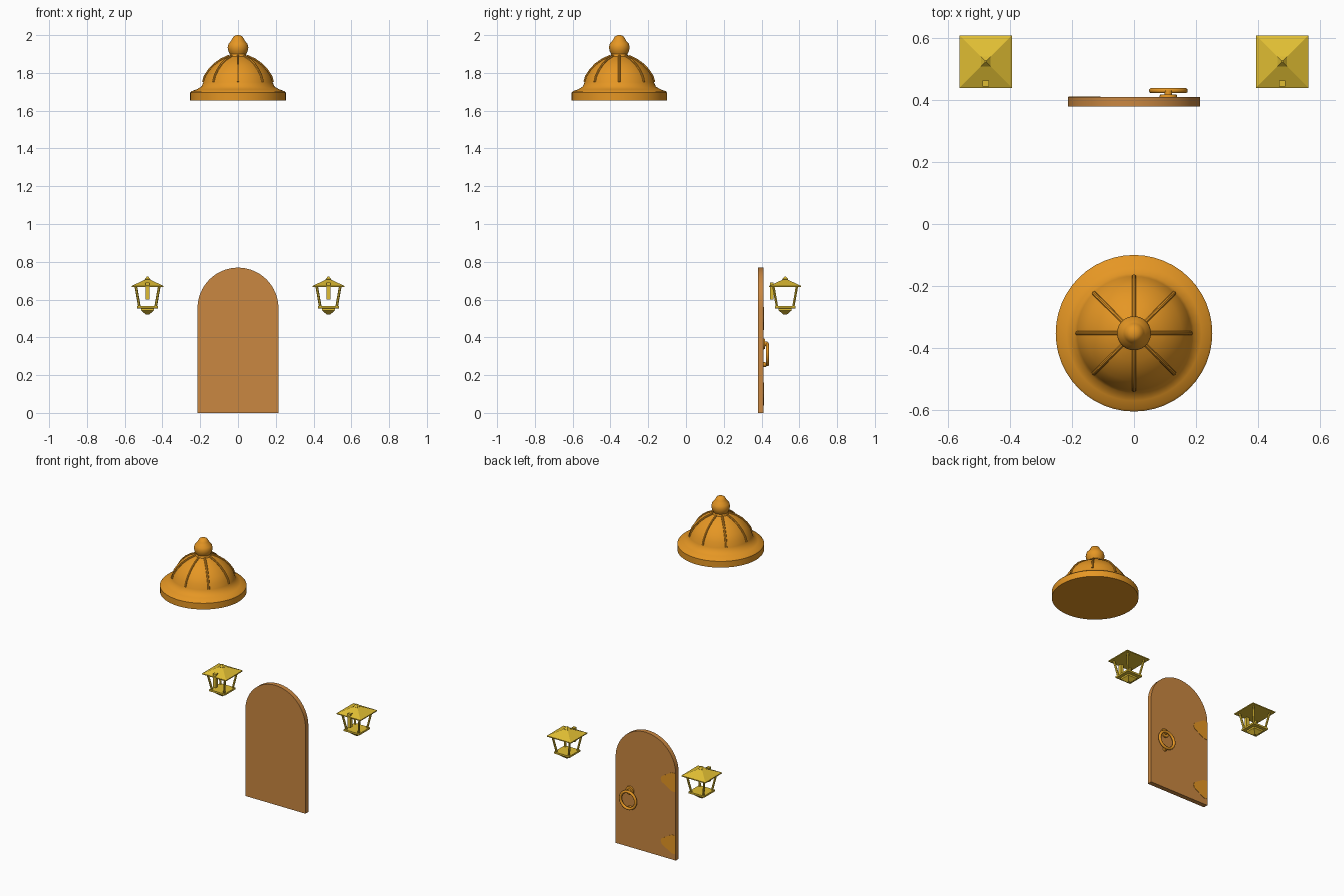
import bpy, bmesh, math
from mathutils import Vector, Matrix

if "Cube" in bpy.data.objects:
    bpy.data.objects.remove(bpy.data.objects["Cube"])


def material(name, rgb):
    m = bpy.data.materials.new(name)
    lin = [c / 12.92 if c <= 0.04045 else ((c + 0.055) / 1.055) ** 2.4 for c in rgb]
    m.diffuse_color = (*lin, 1)
    m.use_nodes = True
    m.node_tree.nodes["Principled BSDF"].inputs["Base Color"].default_value = m.diffuse_color
    return m


ORANGE = material("orange gold", (0.90, 0.59, 0.14))
WOOD = material("brown wood", (0.79, 0.53, 0.255))
BRASS = material("yellow brass", (0.88, 0.745, 0.20))


def finish(name, bm, mat, smooth=False):
    bmesh.ops.remove_doubles(bm, verts=bm.verts, dist=1e-5)
    bmesh.ops.recalc_face_normals(bm, faces=bm.faces)
    me = bpy.data.meshes.new(name)
    bm.to_mesh(me)
    bm.free()
    ob = bpy.data.objects.new(name, me)
    bpy.context.collection.objects.link(ob)
    me.materials.append(mat)
    if smooth:
        bpy.ops.object.select_all(action='DESELECT')
        ob.select_set(True)
        bpy.context.view_layer.objects.active = ob
        bpy.ops.object.shade_smooth_by_angle(angle=math.radians(40))
    return ob


def tube(bm, path, r, sides=8, closed=False):
    """Sweep a round section along a path."""
    n, rings = len(path), []
    for i, p in enumerate(path):
        a = path[(i - 1) % n] if closed else path[max(i - 1, 0)]
        b = path[(i + 1) % n] if closed else path[min(i + 1, n - 1)]
        t = (b - a).normalized()
        u = t.cross(Vector((0, 1, 0)))
        if u.length < 0.05:
            u = t.cross(Vector((1, 0, 0)))
        u.normalize()
        v = t.cross(u)
        rings.append([bm.verts.new(p + r * (u * math.cos(k * math.tau / sides) + v * math.sin(k * math.tau / sides)))
                      for k in range(sides)])
    for i in range(n if closed else n - 1):
        A, B = rings[i], rings[(i + 1) % n]
        for k in range(sides):
            bm.faces.new((A[k], A[(k + 1) % sides], B[(k + 1) % sides], B[k]))
    if not closed:
        bm.faces.new(rings[0])
        bm.faces.new(rings[-1])


def frustum(bm, cx, cy, levels):
    """Stack of square sections given as (half width, z)."""
    rings = [[bm.verts.new((cx + sx * h, cy + sy * h, z)) for sx, sy in ((-1, -1), (1, -1), (1, 1), (-1, 1))]
             for h, z in levels]
    for A, B in zip(rings, rings[1:]):
        for k in range(4):
            bm.faces.new((A[k], A[(k + 1) % 4], B[(k + 1) % 4], B[k]))
    bm.faces.new(rings[0])
    bm.faces.new(rings[-1])


def plate(name, outline, y0, y1, mat, smooth=False):
    """Extrude an x-z outline along y."""
    bm = bmesh.new()
    f = bm.faces.new([bm.verts.new((x, y0, z)) for x, z in outline])
    ext = bmesh.ops.extrude_face_region(bm, geom=[f])
    bmesh.ops.translate(bm, vec=(0, y1 - y0, 0), verts=[g for g in ext["geom"] if isinstance(g, bmesh.types.BMVert)])
    return finish(name, bm, mat, smooth)


# Dome with rim and finial
DY = -0.353
profile = [(0, 1.655), (0.253, 1.655), (0.253, 1.695), (0.246, 1.703), (0.218, 1.713), (0.193, 1.728),
           (0.184, 1.75), (0.175, 1.78), (0.154, 1.812), (0.125, 1.843), (0.09, 1.868), (0.062, 1.881),
           (0.047, 1.888), (0.043, 1.9), (0.051, 1.915), (0.055, 1.935), (0.050, 1.955), (0.037, 1.969),
           (0.031, 1.98), (0.024, 1.992), (0.012, 1.999), (0, 2.0)]
bm = bmesh.new()
vs = [bm.verts.new((r, DY, z)) for r, z in profile]
es = [bm.edges.new(p) for p in zip(vs, vs[1:])]
bmesh.ops.spin(bm, geom=vs + es, cent=(0, DY, 0), axis=(0, 0, 1), angle=math.tau, steps=48)
finish("dome", bm, ORANGE, True)

# Eight ribs over the dome
bm = bmesh.new()
for i in range(8):
    a = i * math.tau / 8
    path = [Vector((r * math.cos(a), DY + r * math.sin(a), z + 0.002)) for r, z in profile[6:13]]
    tube(bm, path, 0.0065)
finish("dome_ribs", bm, ORANGE, True)

# Arched door
R, SPRING = 0.214, 0.555
arch = [(R * math.cos(i * math.pi / 32), SPRING + R * math.sin(i * math.pi / 32)) for i in range(33)]
plate("door", [(-R, 0), (R, 0)] + arch, 0.38, 0.41, WOOD, True)

# Hinge plates on the back of the door
for name, z in (("lower_hinge", 0.10), ("upper_hinge", 0.50)):
    plate(name, [(-0.212, z - 0.06), (-0.185, z - 0.06), (-0.115, z - 0.018), (-0.108, z),
                 (-0.115, z + 0.018), (-0.185, z + 0.06), (-0.212, z + 0.06)], 0.409, 0.412, ORANGE)

# Door knocker: ring, mount, boss and striker
KX, KZ = 0.111, 0.31
bm = bmesh.new()
tube(bm, [Vector((KX + 0.054 * math.cos(i * math.tau / 32), 0.431, KZ + 0.054 * math.sin(i * math.tau / 32)))
          for i in range(32)], 0.0088, 10, True)
finish("knocker_ring", bm, ORANGE, True)
bm = bmesh.new()
for z, r, y1 in ((0.365, 0.030, 0.418), (0.365, 0.013, 0.432), (0.256, 0.013, 0.425)):
    bmesh.ops.create_cone(bm, cap_ends=True, segments=20, radius1=r, radius2=r * 0.9, depth=y1 - 0.405,
                          matrix=Matrix.Translation((KX, (y1 + 0.405) / 2, z)) @ Matrix.Rotation(-math.pi / 2, 4, 'X'))
finish("knocker_mounts", bm, ORANGE, True)

# Pair of lanterns
LY = 0.525
for side, cx in (("left", -0.479), ("right", 0.479)):
    bm = bmesh.new()
    frustum(bm, cx, LY, [(0.085, 0.666), (0.085, 0.672), (0.012, 0.706)])
    finish(side + "_lantern_roof", bm, BRASS)
    bm = bmesh.new()
    frustum(bm, cx, LY, [(0.010, 0.702), (0.016, 0.708), (0.003, 0.722)])
    finish(side + "_lantern_finial", bm, BRASS)
    bm = bmesh.new()
    for sx in (-1, 1):
        for sy in (-1, 1):
            tube(bm, [Vector((cx + sx * 0.043, LY + sy * 0.043, 0.56)),
                      Vector((cx + sx * 0.062, LY + sy * 0.062, 0.668))], 0.007, 6)
    finish(side + "_lantern_posts", bm, BRASS)
    bm = bmesh.new()
    frustum(bm, cx, LY, [(0.008, 0.52), (0.034, 0.542), (0.034, 0.553), (0.055, 0.554), (0.055, 0.565)])
    finish(side + "_lantern_base", bm, BRASS)
    # wall bracket
    bm = bmesh.new()
    frustum(bm, cx, 0.454, [(0.010, 0.60), (0.010, 0.69)])
    finish(side + "_lantern_bracket", bm, BRASS)
